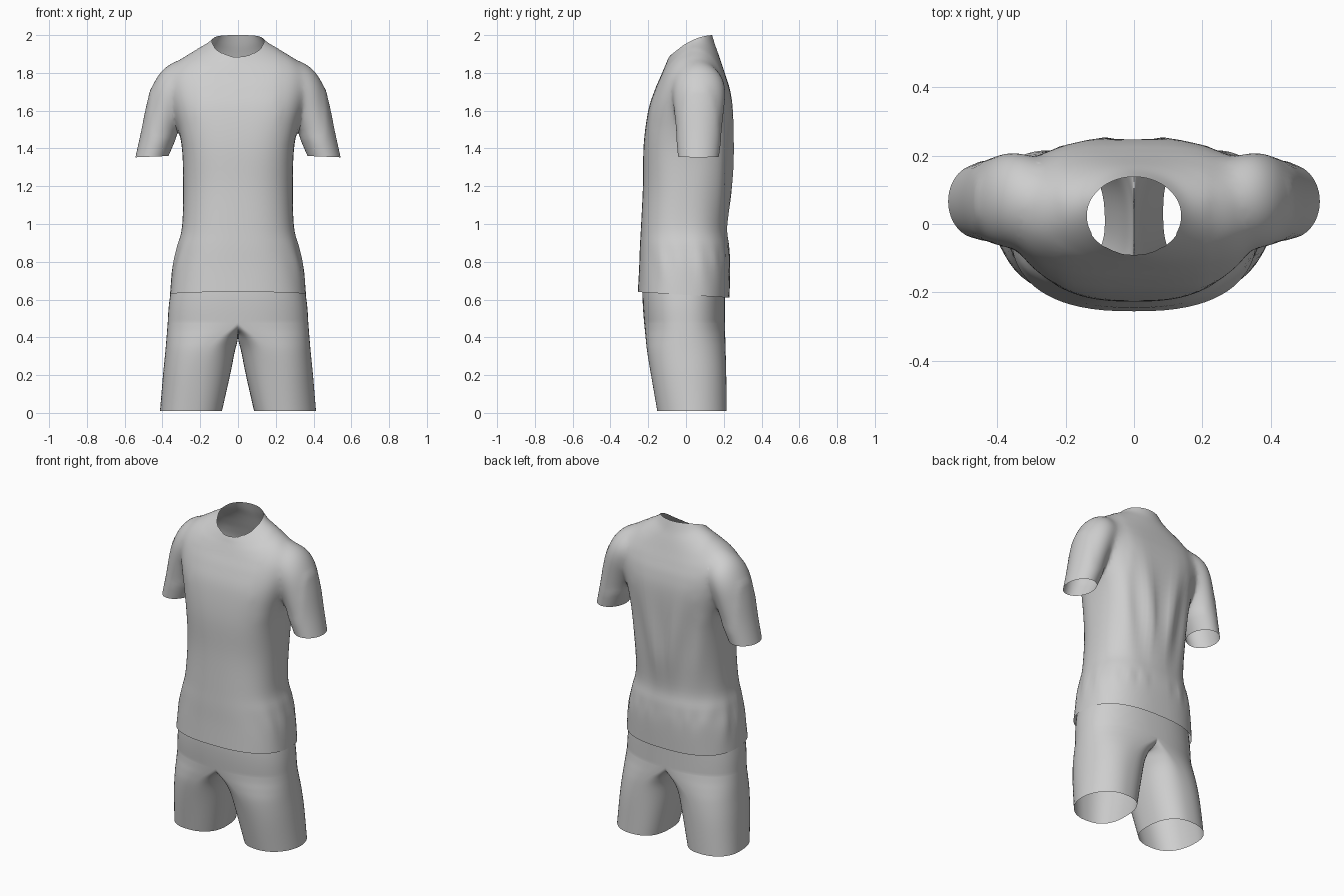
import bpy, bmesh, math

cube = bpy.data.objects.get("Cube")
if cube:
    bpy.data.objects.remove(cube, do_unlink=True)

fabric = bpy.data.materials.new("light grey fabric")
fabric.use_nodes = True
grey = (0.62, 0.62, 0.62, 1)
fabric.diffuse_color = grey
bsdf = fabric.node_tree.nodes["Principled BSDF"]
bsdf.inputs["Base Color"].default_value = grey
bsdf.inputs["Roughness"].default_value = 0.8


def spow(v, p):
    return math.copysign(abs(v) ** p, v)


def bump(v, centre, width):
    return math.exp(-((v - centre) / width) ** 2)


def refine(rows, steps):
    """Catmull-Rom interpolation between the key sections."""
    out = []
    for k in range(len(rows) - 1):
        a, b, c, d = (rows[min(max(k + j, 0), len(rows) - 1)] for j in (-1, 0, 1, 2))
        for s in range(steps):
            t = s / steps
            out.append([q + t / 2 * (r - p + t * (2 * p - 5 * q + 4 * r - u
                        + t * (3 * (q - r) + u - p)))
                        for p, q, r, u in zip(a, b, c, d)])
    out.append(list(rows[-1]))
    return out


def loft(bm, rings, closed=True, caps=False):
    grid = [[bm.verts.new(p) for p in ring] for ring in rings]
    n = len(grid[0])
    for lo, hi in zip(grid, grid[1:]):
        for i in range(n if closed else n - 1):
            j = (i + 1) % n
            bm.faces.new((lo[i], lo[j], hi[j], hi[i]))
    if caps:
        bm.faces.new(grid[0])
        bm.faces.new(grid[-1])


def finish(bm, name):
    bmesh.ops.recalc_face_normals(bm, faces=bm.faces)
    mesh = bpy.data.meshes.new(name)
    bm.to_mesh(mesh)
    bm.free()
    mesh.materials.append(fabric)
    ob = bpy.data.objects.new(name, mesh)
    bpy.context.collection.objects.link(ob)
    return ob


def activate(ob):
    bpy.ops.object.select_all(action='DESELECT')
    ob.select_set(True)
    bpy.context.view_layer.objects.active = ob


# Shirt body: half width, front y, back y, front z, side z, back z, squareness
body = [
    (.360, -.255, .230, .640, .625, .610, 2.5),
    (.345, -.248, .234, .77, .77, .77, 2.5),
    (.322, -.244, .228, .88, .88, .88, 2.5),
    (.296, -.238, .216, .99, .99, .99, 2.5),
    (.290, -.228, .236, 1.20, 1.20, 1.20, 2.5),
    (.299, -.224, .247, 1.42, 1.42, 1.42, 2.8),
    (.338, -.200, .248, 1.60, 1.58, 1.60, 3.1),
    (.362, -.165, .235, 1.71, 1.69, 1.70, 3.1),
    (.360, -.135, .215, 1.78, 1.79, 1.77, 2.9),
    (.310, -.118, .195, 1.82, 1.87, 1.83, 2.5),
    (.240, -.105, .175, 1.85, 1.912, 1.89, 2.2),
    (.172, -.097, .155, 1.87, 1.948, 1.945, 2.0),
    (.138, -.090, .138, 1.885, 1.968, 2.0, 2.0),
]


def body_ring(row, count=72):
    w, yf, yb, zf, zs, zb, n = row
    pts = []
    for i in range(count):
        a = 2 * math.pi * i / count
        c, s = spow(math.cos(a), 2 / n), spow(math.sin(a), 2 / n)
        x, y = w * c, (yf + yb) / 2 + (yb - yf) / 2 * s
        z = zs + s * (zb - zf) / 2 + s * s * ((zf + zb) / 2 - zs)
        # Drape folds down the back, gathers at the waist, creases at the hips
        back = max(0, s) ** 2
        y += back * .012 * bump(z, 1.28, .25) * math.cos(abs(x) * 38 - z * 5 + 3.7)
        y += back * .005 * bump(z, .82, .05) * math.sin(x * 70)
        x += c * abs(c) * .004 * bump(z, .80, .10) * math.sin(y * 60 + z * 12)
        pts.append((x, y, z))
    return pts


bm = bmesh.new()
loft(bm, [body_ring(r) for r in refine(body, 5)], caps=True)
shirt = finish(bm, "shirt")

# Sleeves: outer x, outer z, inner x, inner z, front y, back y
sleeve = [
    (.543, 1.353, .368, 1.36, -.042, .174),
    (.515, 1.48, .330, 1.45, -.052, .188),
    (.482, 1.64, .295, 1.55, -.066, .203),
    (.449, 1.75, .265, 1.63, -.074, .213),
    (.390, 1.832, .230, 1.69, -.062, .200),
    (.305, 1.868, .190, 1.73, -.025, .150),
    (.215, 1.855, .150, 1.75, .010, .100),
]


def sleeve_ring(row, side, count=44):
    xo, zo, xi, zi, yf, yb = row
    pts = []
    for i in range(count):
        a = 2 * math.pi * i / count
        c, s = math.cos(a), math.sin(a)
        pts.append((side * ((xo + xi) / 2 + (xo - xi) / 2 * c),
                    (yf + yb) / 2 + (yb - yf) / 2 * s,
                    (zo + zi) / 2 + (zo - zi) / 2 * c))
    return pts


for side, name in ((1, "left_sleeve"), (-1, "right_sleeve")):
    bm = bmesh.new()
    loft(bm, [sleeve_ring(r, side) for r in refine(sleeve, 5)], caps=True)
    arm = finish(bm, name)
    join = shirt.modifiers.new("join_" + name, 'BOOLEAN')
    join.operation, join.solver, join.object = 'UNION', 'EXACT', arm
    activate(shirt)
    bpy.ops.object.modifier_apply(modifier=join.name)
    bpy.data.objects.remove(arm, do_unlink=True)

# Open the neck, hem and cuffs, then soften the armholes
bm = bmesh.new()
bm.from_mesh(shirt.data)
bmesh.ops.delete(bm, geom=[f for f in bm.faces if len(f.verts) > 20], context='FACES')
bmesh.ops.remove_doubles(bm, verts=bm.verts, dist=.004)
armhole = [v for v in bm.verts if .22 < abs(v.co.x) < .46 and v.co.z > 1.46
           and not v.is_boundary]
for _ in range(14):
    bmesh.ops.smooth_vert(bm, verts=armhole, factor=.5,
                          use_axis_x=True, use_axis_y=True, use_axis_z=True)
bm.to_mesh(shirt.data)
bm.free()

# Shorts leg: outer x, middle x, inner x, front y, back y, z, crotch dip
leg = [
    (.413, .245, .085, -.152, .215, .010, 0),
    (.397, .215, .042, -.185, .213, .20, 0),
    (.385, .170, .018, -.205, .210, .32, 0),
    (.379, .110, .003, -.213, .208, .39, .01),
    (.375, .045, 0, -.218, .207, .44, .03),
    (.372, 0, 0, -.222, .206, .48, .07),
]
hips = [
    leg[-1],
    (.367, 0, 0, -.228, .206, .56, 0),
    (.356, 0, 0, -.230, .206, .64, 0),
    (.335, 0, 0, -.225, .205, .75, 0),
    (.295, 0, 0, -.215, .195, .90, 0),
]


def leg_ring(row, side, half=False, count=28):
    xo, xm, xi, yf, yb, z, dip = row
    hem = max(0, 1 - z / .48)
    pts = []
    for i in range(count + 1 if half else 2 * count):
        a = math.pi * (i / count - .5)
        # The left leg hangs rounder outside; the right one is turned outwards
        p = .85
        if side > 0:
            p += hem * (.17 if math.cos(a) > 0 else -.1)
        c, s = spow(math.cos(a), p), spow(math.sin(a), p)
        twist = .025 * hem * c * (1 - abs(s)) if side < 0 else 0
        reach = (xo - xm) if c > 0 else (xm - xi)
        pts.append((side * max(0, xm + reach * c),
                    (yf + yb) / 2 + (yb - yf) / 2 * s + twist,
                    z + min(0, c) * dip))
    return pts


bm = bmesh.new()
for side in (1, -1):
    loft(bm, [leg_ring(r, side) for r in refine(leg, 5)])
    loft(bm, [leg_ring(r, side, half=True) for r in refine(hips, 4)], closed=False)
bmesh.ops.remove_doubles(bm, verts=bm.verts, dist=.0005)
shorts = finish(bm, "shorts")

for ob in (shirt, shorts):
    activate(ob)
    bpy.ops.object.shade_smooth_by_angle(angle=math.radians(60))
